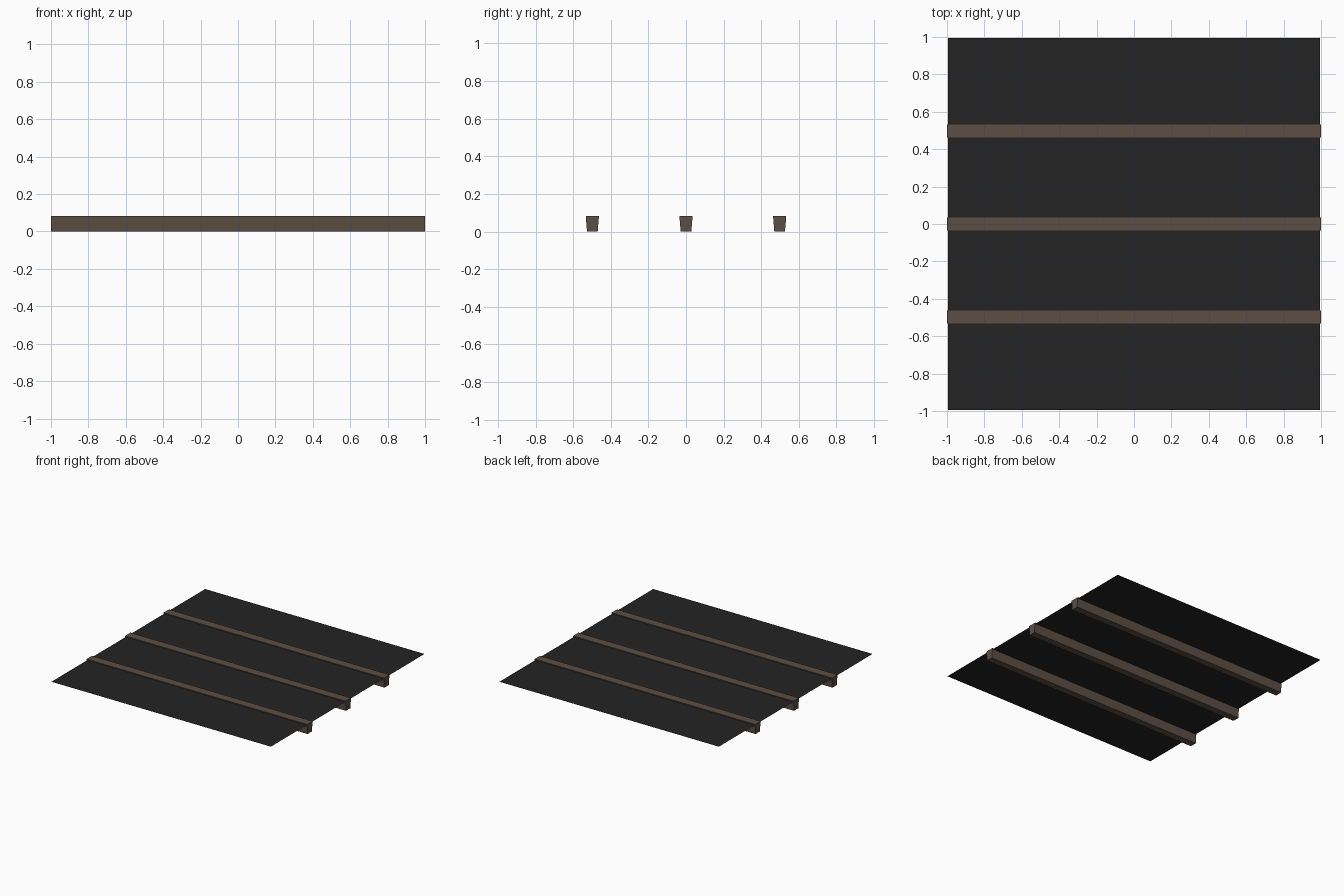
import bpy, bmesh

if "Cube" in bpy.data.objects:
    bpy.data.objects.remove(bpy.data.objects["Cube"])


def material(name, rgb):
    m = bpy.data.materials.new(name)
    m.diffuse_color = (*rgb, 1.0)
    m.use_nodes = True
    m.node_tree.nodes["Principled BSDF"].inputs["Base Color"].default_value = m.diffuse_color
    return m


def add_object(name, bm, mat):
    mesh = bpy.data.meshes.new(name)
    bm.to_mesh(mesh)
    bm.free()
    mesh.materials.append(mat)
    ob = bpy.data.objects.new(name, mesh)
    bpy.context.collection.objects.link(ob)
    return ob


charcoal = material("charcoal_sheet", (0.017, 0.017, 0.017))
brown = material("brown_wood", (0.105, 0.077, 0.056))

# Thin flat sheet, just under the tops of the beams
bm = bmesh.new()
bmesh.ops.create_grid(bm, x_segments=1, y_segments=1, size=0.995)
bmesh.ops.translate(bm, verts=bm.verts, vec=(0, 0, 0.074))
add_object("flat_sheet", bm, charcoal)


# Beams along x, tapering towards the bottom
def beam(name, y, height=0.082, top=0.07, bottom=0.057):
    bm = bmesh.new()
    bmesh.ops.create_cube(bm, size=1)
    for v in bm.verts:
        width = top if v.co.z > 0 else bottom
        v.co = (v.co.x * 2, y + v.co.y * width, (v.co.z + 0.5) * height)
    add_object(name, bm, brown)


for name, y in (("front_beam", -0.498), ("middle_beam", 0), ("back_beam", 0.498)):
    beam(name, y)
